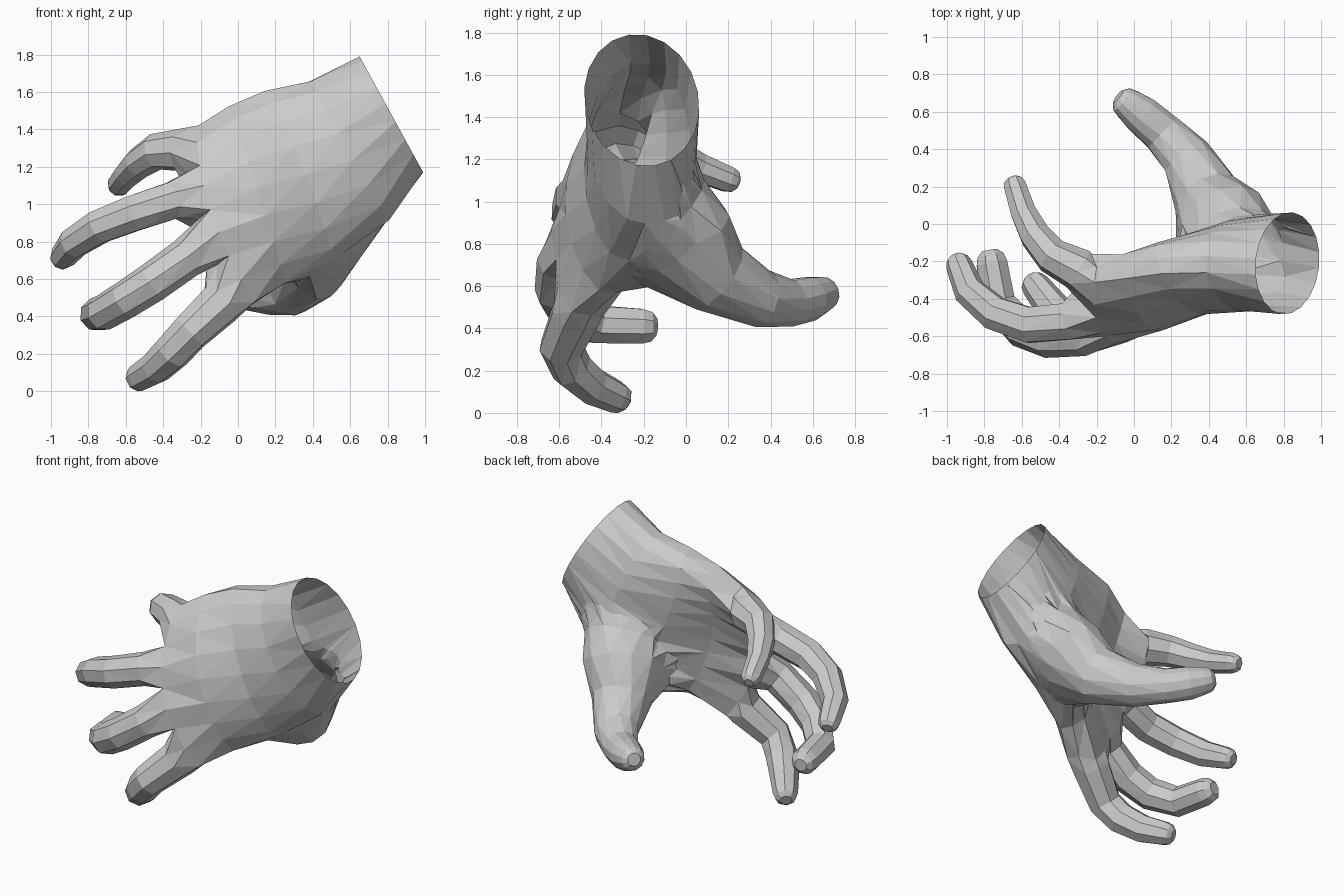
import bpy, bmesh
from math import pi, sin, cos, radians
from mathutils import Vector as V

if "Cube" in bpy.data.objects:
    bpy.data.objects.remove(bpy.data.objects["Cube"])


def bridge(bm, a, b):
    n = len(a)
    for i in range(n):
        bm.faces.new((a[i], a[(i + 1) % n], b[(i + 1) % n], b[i]))


def tube(bm, path, side, start, root=None, sides=8, fat=1.0):
    """Loft rounded rings along (x, y, z, width[, depth]) points and close the tip."""
    pts = [(V(p[:3]), p[3] * fat, p[-1] * fat) for p in path]
    end, r, _ = pts[-1]
    d = (end - pts[-2][0]).normalized()
    pts += [(end + d * r * .5, r * .85, r * .85), (end + d * r * .8, r * .48, r * .48)]
    prev = root
    for i, (c, rs, rn) in enumerate(pts):
        before = pts[i - 1][0] if i else start
        after = pts[min(i + 1, len(pts) - 1)][0]
        d = (after - before).normalized()
        s = (side - d * d.dot(side)).normalized()
        n = d.cross(s)
        ring = []
        for k in range(sides):
            a = radians(135) - 2 * pi * k / sides
            ring.append(bm.verts.new(c + s * cos(a) * rs + n * sin(a) * rn))
        if prev:
            bridge(bm, prev, ring)
        else:
            bm.faces.new(ring)
        prev = ring
    bm.faces.new(prev)


def finish(bm, name):
    bmesh.ops.recalc_face_normals(bm, faces=bm.faces[:])
    me = bpy.data.meshes.new(name)
    bm.to_mesh(me)
    bm.free()
    ob = bpy.data.objects.new(name, me)
    bpy.context.collection.objects.link(ob)
    return ob


# Palm sections: little-finger edge, middle, index edge, half thickness, squareness
sections = [
    ((.65, -.27, 1.79), (.82, -.21, 1.48), (.99, -.15, 1.17), .27, 0),
    ((.38, -.17, 1.655), (.58, -.22, 1.24), (.81, -.10, .89), .25, .1),
    ((.12, -.18, 1.59), (.30, -.29, 1.13), (.48, -.20, .68), .205, .3),
    ((-.06, -.21, 1.49), (.05, -.42, 1.05), (.22, -.33, .57), .16, .6),
    ((-.20, -.23, 1.38), (-.17, -.50, .94), (.07, -.45, .46), .13, 1),
]
wrist_axis = V((-.877, 0, -.48)).normalized()


def on_curve(sec, t):
    P, M, I = (V(q) for q in sec[:3])
    pos = P * (t * (t - 1) / 2) + M * (1 - t * t) + I * (t * (t + 1) / 2)
    return pos, (P * (t - .5) - M * 2 * t + I * (t + .5)).normalized()


bm = bmesh.new()
prev = None
for n, sec in enumerate(sections):
    axis = wrist_axis
    if n:
        axis = V(sections[min(n + 1, 4)][1]) - V(sections[n - 1][1])
    h, b = sec[3:]
    ring = []
    for j in range(20):
        x, y = -cos(pi * j / 10), sin(pi * j / 10)
        if j in (0, 10):
            t, u = x, 0
        else:
            t = ((j - 5) if j < 10 else (15 - j)) / 4 * .95
            u = (1 - .4 * t ** 4) * (1 if j < 10 else -1)
            if b == 1 and j % 2 and j not in (1, 9, 11, 19):
                u *= .82                      # grooves between the fingers
        pos, tan = on_curve(sec, x + (t - x) * b)
        up = axis.cross(tan).normalized()
        ring.append(bm.verts.new(pos + up * h * (y + (u - y) * b)))
    if prev:
        bridge(bm, prev, ring)
    else:
        bm.faces.new(ring)                    # temporary wrist cap
    prev = ring

# Four fingers grown out of the knuckle section, little finger to index
fingers = [
    [(-.30, -.24, 1.29, .108), (-.44, -.17, 1.28, .092), (-.53, -.06, 1.22, .08),
     (-.59, .06, 1.16, .068), (-.635, .20, 1.105, .06)],
    [(-.35, -.52, 1.02, .1), (-.56, -.54, .95, .096), (-.74, -.48, .88, .09),
     (-.88, -.36, .79, .08), (-.935, -.22, .72, .067)],
    [(-.28, -.60, .71, .102), (-.46, -.61, .58, .1), (-.60, -.56, .49, .096),
     (-.72, -.43, .42, .09), (-.76, -.21, .41, .083)],
    [(-.09, -.52, .47, .115), (-.26, -.59, .31, .1), (-.35, -.54, .21, .095),
     (-.44, -.44, .125, .085), (-.525, -.33, .075, .073)],
]
back = [ring[i + 1] for i in range(9)]
under = [ring[19 - i] for i in range(9)]
webs = [ring[0]] + [bm.verts.new(on_curve(sections[4], t)[0]) for t in (-.5, 0, .5)] + [ring[10]]
# The palm pads and webs reach further along the fingers than the knuckles
ahead = [(V(f[1][:3]) - V(f[0][:3])).normalized() for f in fingers]
for i, v in enumerate(under):
    v.co += (ahead[max(0, (i - 1) // 2)] + ahead[min(3, i // 2)]) * .035
for k in (1, 2, 3):
    webs[k].co += (ahead[k - 1] + ahead[k]) * .025
for k, path in enumerate(fingers):
    i = 2 * k
    root = [back[i], back[i + 1], back[i + 2], webs[k + 1],
            under[i + 2], under[i + 1], under[i], webs[k]]
    side = webs[k + 1].co - webs[k].co
    tube(bm, path, side, (webs[k].co + webs[k + 1].co) / 2, root, fat=1.07)
hand = finish(bm, "hand")

# Thumb with its broad fleshy base and the web toward the index finger
bm = bmesh.new()
tube(bm, [(.61, -.20, 1.24, .15, .15), (.55, -.12, 1.0, .265, .24), (.47, -.02, .81, .28, .235),
          (.39, .145, .645, .19, .18), (.28, .36, .535, .135), (.15, .49, .52, .113),
          (.04, .585, .54, .106), (-.03, .64, .56, .088)],
     V((.5, .1, .6)), V((.68, -.2, 1.4)), sides=12)
thumb = finish(bm, "thumb")

# Merge the thumb into the hand
mod = hand.modifiers.new("join_thumb", 'BOOLEAN')
mod.operation, mod.solver, mod.object = 'UNION', 'EXACT', thumb
bpy.context.view_layer.objects.active = hand
bpy.ops.object.modifier_apply(modifier=mod.name)
bpy.data.objects.remove(thumb)

# Open the wrist and facet the surface
bm = bmesh.new()
bm.from_mesh(hand.data)
wrist = V((.82, -.21, 1.48))
caps = [f for f in bm.faces
        if all(abs((v.co - wrist).dot(wrist_axis)) < .012 for v in f.verts)]
bmesh.ops.delete(bm, geom=caps, context='FACES')
bmesh.ops.triangulate(bm, faces=bm.faces[:])
# Soften the crease where the thumb base meets the palm
crease = [v for v in bm.verts if v.co.y > -.32 and v.co.x > .1 and v.co.z < 1.2
          and not v.is_boundary
          and any(e.is_manifold and e.calc_face_angle() > .5 for e in v.link_edges)]
for _ in range(2):
    bmesh.ops.smooth_vert(bm, verts=crease, factor=.5,
                          use_axis_x=True, use_axis_y=True, use_axis_z=True)
bm.to_mesh(hand.data)
bm.free()
